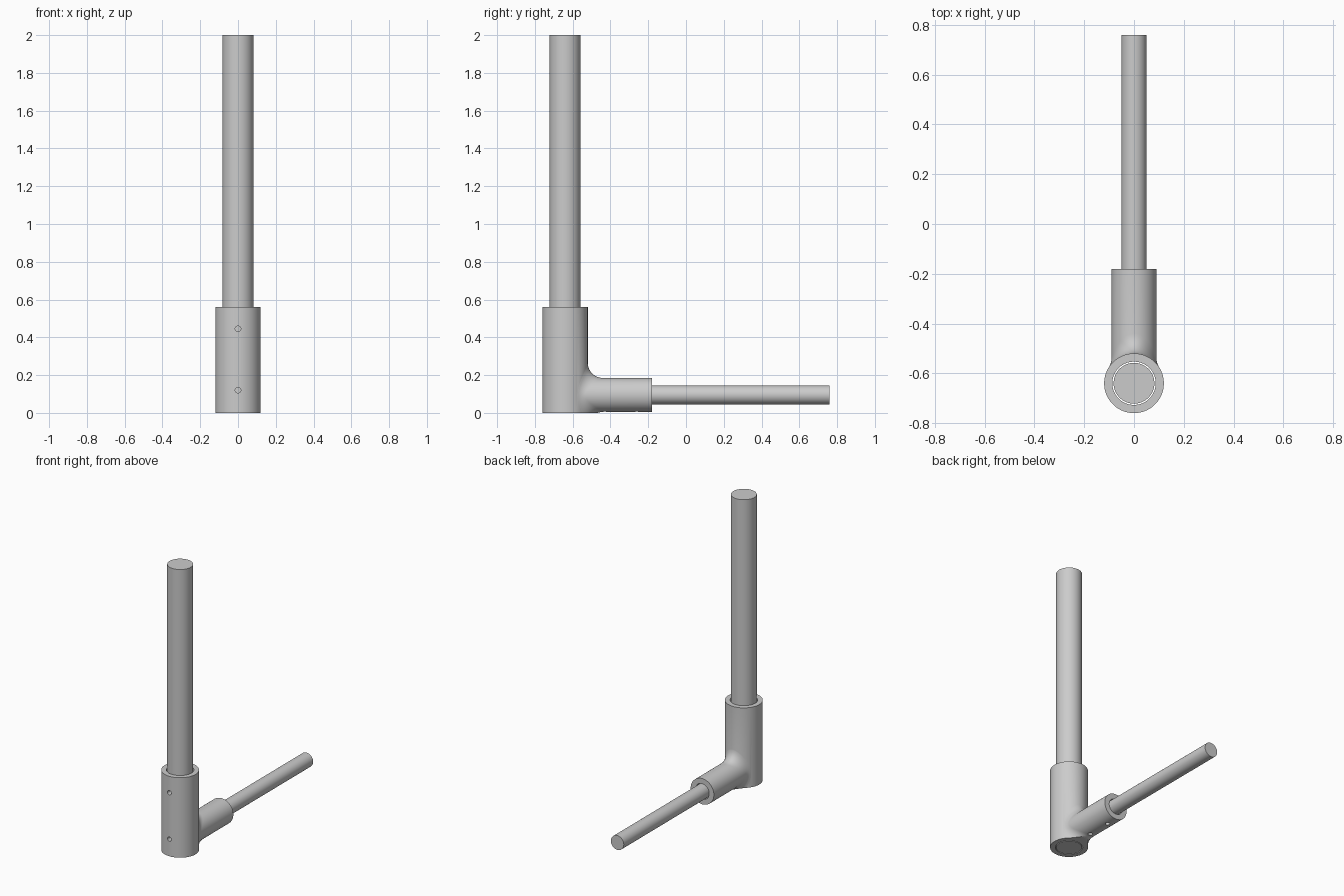
import bpy
import bmesh
from math import sin, cos, sqrt, pi, radians
from mathutils import Vector, Matrix

if "Cube" in bpy.data.objects:
    bpy.data.objects.remove(bpy.data.objects["Cube"])

AXIS_Y = -0.64      # upright axis
AXIS_Z = 0.095      # side arm axis
MAIN_R, MAIN_TOP = 0.12, 0.56
ARM_R, ARM_END = 0.09, -0.18
FILLET = 0.08
SEG = 96

steel = bpy.data.materials.new("grey steel")
steel.use_nodes = True
grey = (0.6, 0.6, 0.6, 1)
steel.diffuse_color = grey
steel.node_tree.nodes["Principled BSDF"].inputs["Base Color"].default_value = grey


def add_object(name, bm, helper=False):
    mesh = bpy.data.meshes.new(name)
    bmesh.ops.recalc_face_normals(bm, faces=bm.faces)
    bm.to_mesh(mesh)
    bm.free()
    mesh.materials.append(steel)
    obj = bpy.data.objects.new(name, mesh)
    bpy.context.collection.objects.link(obj)
    obj.hide_render = helper
    return obj


def rod(name, start, end, radius, helper=False, segments=SEG):
    """Capped cylinder between two points."""
    a, b = Vector(start), Vector(end)
    turn = (b - a).to_track_quat('Z', 'Y').to_matrix().to_4x4()
    bm = bmesh.new()
    bmesh.ops.create_cone(bm, cap_ends=True, segments=segments, radius1=radius,
                          radius2=radius, depth=(b - a).length,
                          matrix=Matrix.Translation((a + b) / 2) @ turn)
    return add_object(name, bm, helper)


def boolean(obj, other, operation):
    mod = obj.modifiers.new(operation, 'BOOLEAN')
    mod.operation = operation
    mod.solver = 'EXACT'
    mod.object = other
    bpy.ops.object.select_all(action='DESELECT')
    bpy.context.view_layer.objects.active = obj
    obj.select_set(True)
    bpy.ops.object.modifier_apply(modifier=mod.name)
    bpy.data.objects.remove(other)


def smooth(obj):
    bpy.ops.object.select_all(action='DESELECT')
    bpy.context.view_layer.objects.active = obj
    obj.select_set(True)
    bpy.ops.object.shade_smooth_by_angle(angle=radians(30))


def arm_section(angle, steps=10):
    """Points along the arm wall: inner plug, rolling-ball fillet, open end."""
    c, s = cos(angle), sin(angle)
    x = (ARM_R + FILLET) * c
    dy = sqrt((MAIN_R + FILLET) ** 2 - x * x)
    ball = Vector((x, AXIS_Y + dy, AXIS_Z + (ARM_R + FILLET) * s))
    to_main = Vector((-x, -dy, 0)).normalized()
    to_arm = Vector((-c, 0, -s))
    first = ball + to_main * (FILLET + 0.001)
    points = [Vector((first.x * 0.9, AXIS_Y, first.z)), first]
    for i in range(1, steps + 1):
        points.append(ball + to_main.slerp(to_arm, i / steps) * FILLET)
    points.append(Vector((ARM_R * c, ARM_END, AXIS_Z + ARM_R * s)))
    return points


# Side arm of the socket, flaring into the upright
bm = bmesh.new()
columns = [[bm.verts.new(p) for p in arm_section(2 * pi * (k + 0.5) / SEG)]
           for k in range(SEG)]
for k in range(SEG):
    one, two = columns[k - 1], columns[k]
    for i in range(len(one) - 1):
        bm.faces.new((one[i], two[i], two[i + 1], one[i + 1]))
bm.faces.new([col[0] for col in columns])
bm.faces.new([col[-1] for col in columns])
arm = add_object("socket_arm", bm, True)

# Trim the flare level with the base
bm = bmesh.new()
bmesh.ops.create_cube(bm, size=1, matrix=Matrix.Translation((0, AXIS_Y, -0.5)))
boolean(arm, add_object("base_trim", bm, True), 'DIFFERENCE')

# Socket: upright sleeve joined with the arm, then bored and drilled
socket = rod("elbow_socket", (0, AXIS_Y, 0), (0, AXIS_Y, MAIN_TOP), MAIN_R)
boolean(socket, arm, 'UNION')
cutters = [
    rod("upright_bore", (0, AXIS_Y, -0.1), (0, AXIS_Y, 0.7), 0.087, True),
    rod("arm_bore", (0, AXIS_Y, AXIS_Z), (0, 0, AXIS_Z), 0.054, True),
]
for z in (0.12, 0.445):
    cutters.append(rod("front_screw_hole", (0, -0.9, z), (0, AXIS_Y, z), 0.015, True, 24))
for y in (-0.43, -0.26):
    cutters.append(rod("under_screw_hole", (0, y, -0.1), (0, y, AXIS_Z), 0.015, True, 24))
for cutter in cutters:
    boolean(socket, cutter, 'DIFFERENCE')

# Tubes held in the socket
upright = rod("upright_pole", (0, AXIS_Y, 0), (0, AXIS_Y, 2), 0.082)
side = rod("side_rod", (0, -0.55, AXIS_Z), (0, 0.76, AXIS_Z), 0.05)

for obj in (socket, upright, side):
    smooth(obj)
